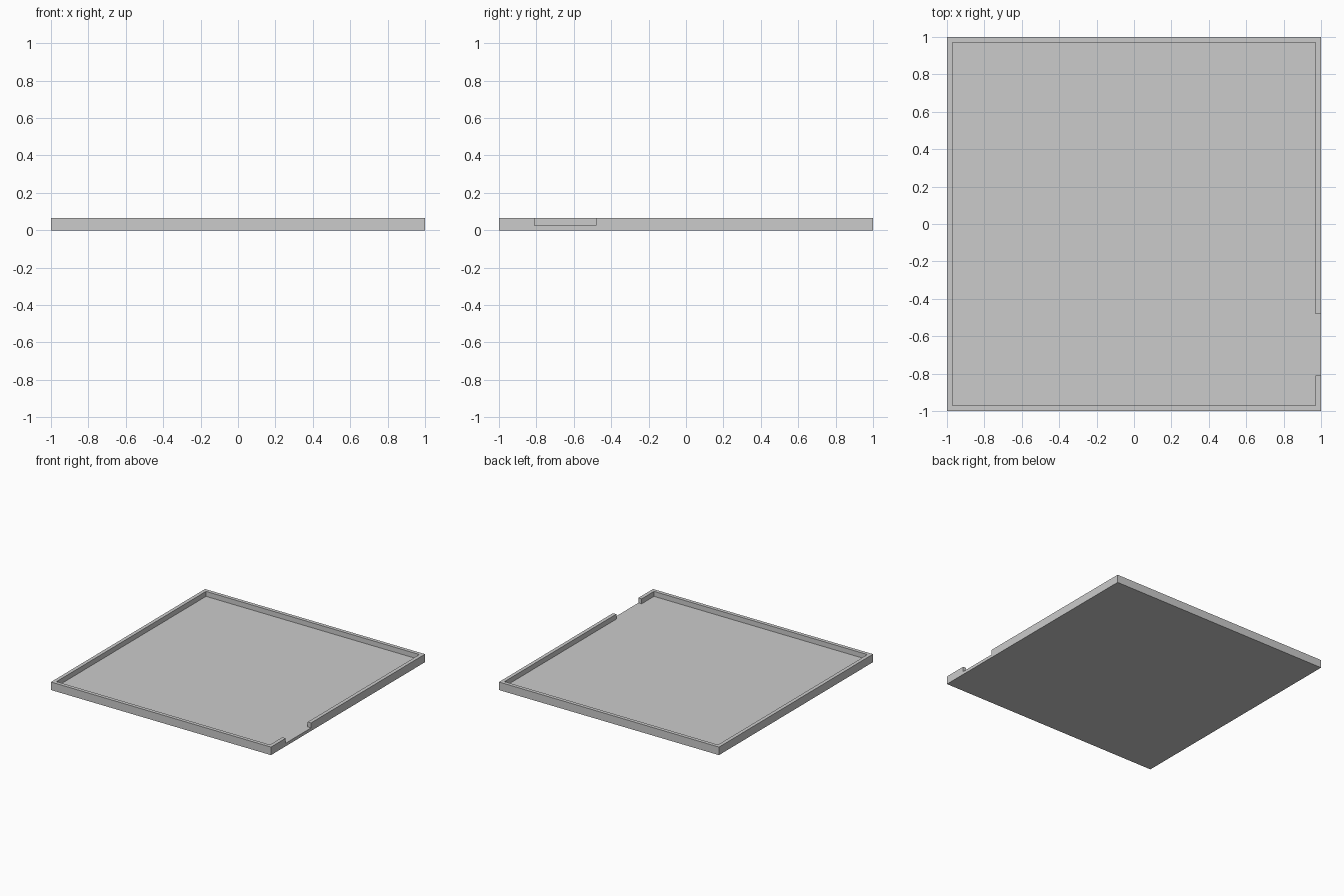
import bpy
import bmesh
from math import radians
from mathutils import Matrix, Vector

cube = bpy.data.objects.get("Cube")
if cube:
    bpy.data.objects.remove(cube, do_unlink=True)

HALF = 1.0            # half the side of the square tray
INNER = 0.97          # inside face of the rim
FLOOR = 0.025         # top of the floor
TOP = 0.066           # top of the rim
NOTCH = (-0.81, -0.48)  # gap in the left wall, along y

# Material
grey = bpy.data.materials.new("light grey")
grey.use_nodes = True
colour = (0.6, 0.6, 0.6, 1)
grey.diffuse_color = colour
grey.node_tree.nodes["Principled BSDF"].inputs["Base Color"].default_value = colour

# Floor slab
bm = bmesh.new()
slab = Matrix.Translation((0, 0, FLOOR / 2)) @ Matrix.Diagonal((2 * HALF, 2 * HALF, FLOOR, 1))
bmesh.ops.create_cube(bm, size=1, matrix=slab)

# Cut lines for the rim and the notch
cuts = [(axis, side * INNER) for axis in (0, 1) for side in (-1, 1)]
cuts += [(1, y) for y in NOTCH]
for axis, place in cuts:
    normal = Vector((0, 0, 0))
    normal[axis] = 1
    bmesh.ops.bisect_plane(bm, geom=bm.verts[:] + bm.edges[:] + bm.faces[:],
                           plane_co=normal * place, plane_no=normal)


def is_rim(face):
    c = face.calc_center_median()
    in_notch = c.x > INNER and NOTCH[0] < c.y < NOTCH[1]
    return face.normal.z > 0.9 and max(abs(c.x), abs(c.y)) > INNER and not in_notch


# Raise the rim, leaving the notch open
bm.normal_update()
rim = [f for f in bm.faces if is_rim(f)]
raised = bmesh.ops.extrude_face_region(bm, geom=rim)["geom"]
bmesh.ops.translate(bm, vec=(0, 0, TOP - FLOOR),
                    verts=[v for v in raised if isinstance(v, bmesh.types.BMVert)])
bmesh.ops.delete(bm, geom=[f for f in rim if f.is_valid], context='FACES_ONLY')

# Merge flat neighbours and tidy
bmesh.ops.dissolve_limit(bm, angle_limit=radians(1), verts=bm.verts[:], edges=bm.edges[:])
bmesh.ops.recalc_face_normals(bm, faces=bm.faces[:])

mesh = bpy.data.meshes.new("tray")
bm.to_mesh(mesh)
bm.free()
mesh.materials.append(grey)
bpy.context.collection.objects.link(bpy.data.objects.new("tray", mesh))
